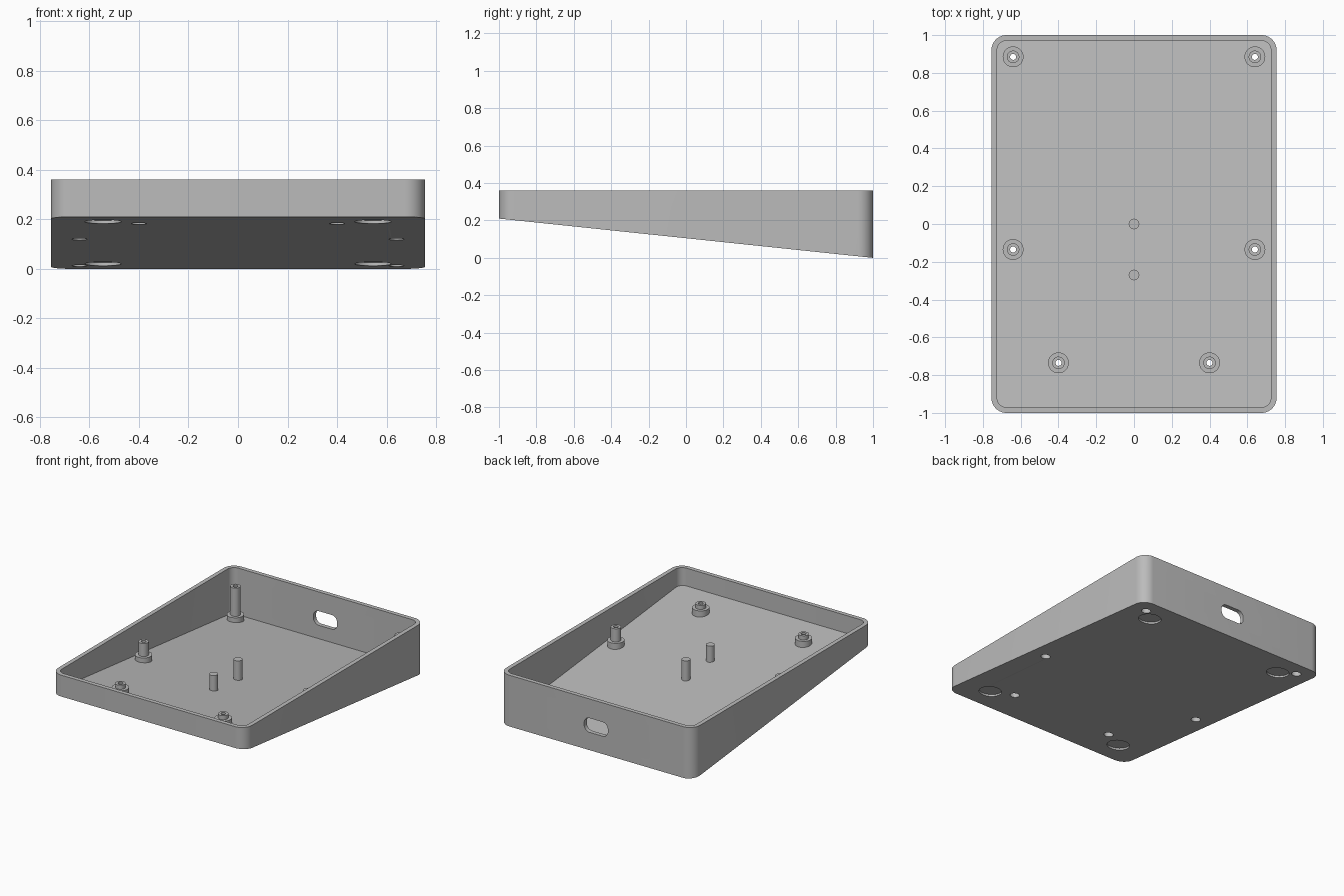
import bpy, bmesh, math
from mathutils import Matrix, Vector

cube = bpy.data.objects.get("Cube")
if cube:
    bpy.data.objects.remove(cube, do_unlink=True)

TOP, SLOPE, FLOOR = 0.36, 0.105, 0.028

grey = bpy.data.materials.new("light grey plastic")
grey.use_nodes = True
grey.diffuse_color = (0.5, 0.5, 0.5, 1)
grey.node_tree.nodes["Principled BSDF"].inputs["Base Color"].default_value = (0.5, 0.5, 0.5, 1)


def under(y):
    """Height of the sloping underside."""
    return SLOPE * (1 - y)


def finish(name, bm):
    bmesh.ops.recalc_face_normals(bm, faces=bm.faces)
    mesh = bpy.data.meshes.new(name)
    bm.to_mesh(mesh)
    bm.free()
    mesh.materials.append(grey)
    obj = bpy.data.objects.new(name, mesh)
    bpy.context.collection.objects.link(obj)
    return obj


def rounded_outline(hx, hy, r, steps=10):
    pts = []
    for q, (sx, sy) in enumerate([(1, 1), (-1, 1), (-1, -1), (1, -1)]):
        for i in range(steps + 1):
            a = math.pi / 2 * (q + i / steps)
            pts.append((sx * (hx - r) + r * math.cos(a), sy * (hy - r) + r * math.sin(a)))
    return pts


def prism(name, lower, upper):
    """Solid between two matching outlines."""
    bm = bmesh.new()
    a = [bm.verts.new(p) for p in lower]
    b = [bm.verts.new(p) for p in upper]
    bm.faces.new(a)
    bm.faces.new(b)
    for i in range(len(a)):
        j = (i + 1) % len(a)
        bm.faces.new((a[i], a[j], b[j], b[i]))
    return finish(name, bm)


def wedge(name, hx, hy, r, lift, top):
    outline = rounded_outline(hx, hy, r)
    return prism(name, [(x, y, under(y) + lift) for x, y in outline],
                 [(x, y, top) for x, y in outline])


def cylinder(name, r, depth, matrix, sides=40):
    bm = bmesh.new()
    bmesh.ops.create_cone(bm, cap_ends=True, segments=sides, radius1=r, radius2=r,
                          depth=depth, matrix=matrix)
    return finish(name, bm)


def lathe(name, profile, x, y, sides=40):
    """Closed ring profile of (radius, height) turned about a vertical axis."""
    bm = bmesh.new()
    rings = [[bm.verts.new((x + r * math.cos(math.tau * i / sides),
                            y + r * math.sin(math.tau * i / sides), z))
              for i in range(sides)] for r, z in profile]
    for k, ring in enumerate(rings):
        nxt = rings[(k + 1) % len(rings)]
        for i in range(sides):
            j = (i + 1) % sides
            bm.faces.new((ring[i], ring[j], nxt[j], nxt[i]))
    return finish(name, bm)


def cut(target, cutter):
    mod = target.modifiers.new("cut", "BOOLEAN")
    mod.operation, mod.solver, mod.object = "DIFFERENCE", "EXACT", cutter
    bpy.context.view_layer.objects.active = target
    bpy.ops.object.modifier_apply(modifier=mod.name)
    bpy.data.objects.remove(cutter, do_unlink=True)


def smooth(obj):
    bpy.ops.object.select_all(action="DESELECT")
    obj.select_set(True)
    bpy.context.view_layer.objects.active = obj
    bpy.ops.object.shade_smooth_by_angle(angle=math.radians(30))


# Hollow tray with a sloping floor
tray = wedge("tray", 0.755, 1.0, 0.08, 0, TOP)
cut(tray, wedge("cavity", 0.725, 0.97, 0.05, FLOOR, TOP + 0.1))

# Cable slot through the back wall
slot = rounded_outline(0.092, 0.05, 0.042)
cut(tray, prism("slot_cutter", [(x, 0.9, z + 0.175) for x, z in slot],
                [(x, 1.1, z + 0.175) for x, z in slot]))

# Shallow round foot recesses, square to the underside
tilt = Vector((0, SLOPE, 1)).to_track_quat("Z", "Y").to_matrix().to_4x4()
for sx in (-1, 1):
    for y in (-0.81, 0.81):
        place = Matrix.Translation((sx * 0.545, y, under(y))) @ tilt
        cut(tray, cylinder("foot_cutter", 0.074, 0.026, place))

# Screw bosses, each bored through with a wider hole from below
parts = [tray]
for label, bx, y in (("back", 0.64, 0.885), ("middle", 0.64, -0.135), ("front", 0.4, -0.735)):
    for side, sx in (("left", 1), ("right", -1)):
        x, base = sx * bx, under(y) + FLOOR
        cut(tray, cylinder("bore_cutter", 0.031, 0.2, Matrix.Translation((x, y, base))))
        seat, collar = base + 0.018, base + 0.038
        profile = [(0.016, seat), (0.016, 0.277), (0.033, 0.277), (0.033, collar),
                   (0.055, collar), (0.055, base - 0.01), (0.031, base - 0.01), (0.031, seat)]
        parts.append(lathe(f"{label}_{side}_screw_boss", profile, x, y))

# Two plain support pins along the centre line
for label, y in (("rear", 0.0), ("fore", -0.27)):
    low = under(y) + FLOOR - 0.01
    place = Matrix.Translation((0, y, (low + 0.272) / 2))
    parts.append(cylinder(f"{label}_support_pin", 0.028, 0.272 - low, place))

for part in parts:
    smooth(part)
